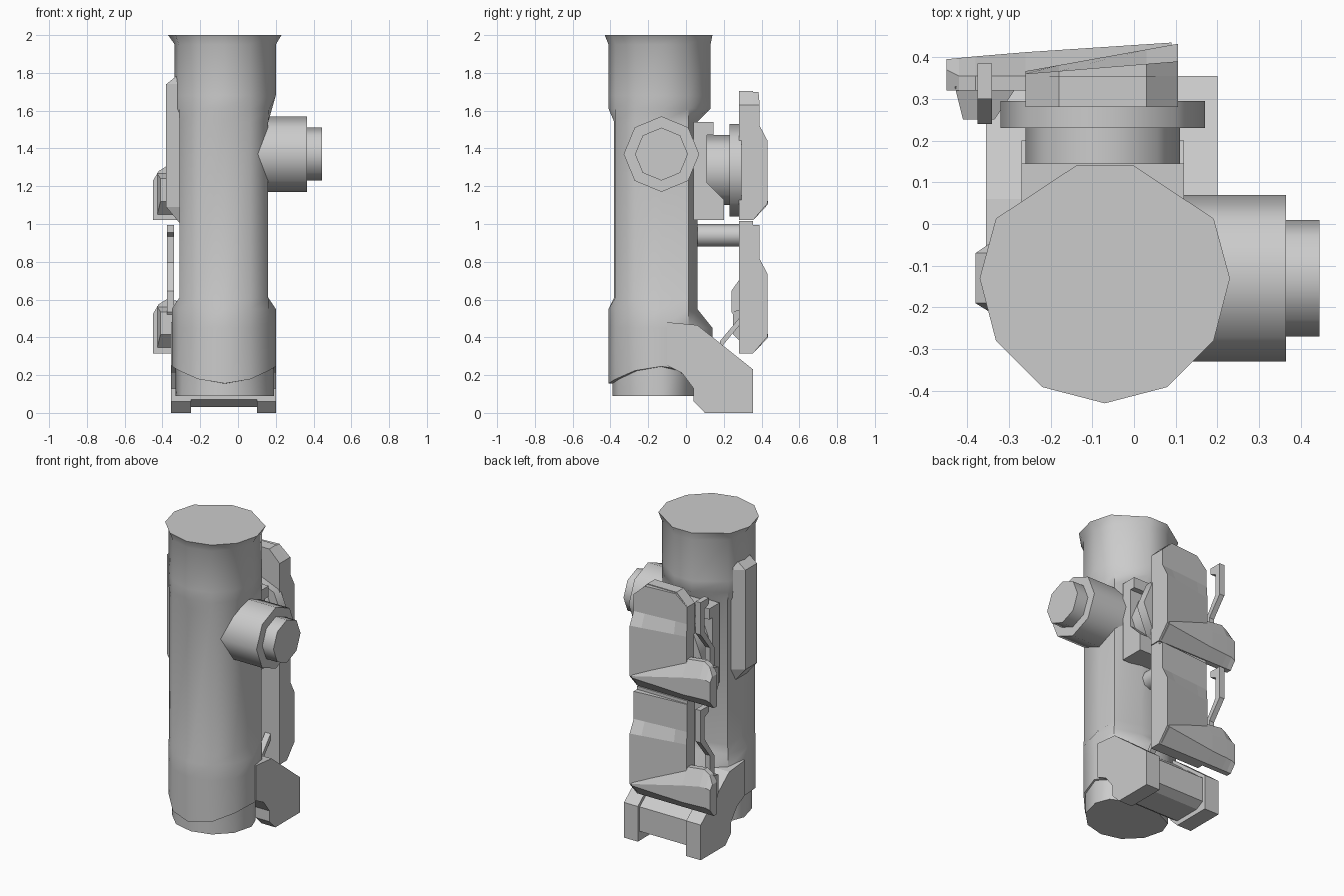
import bpy, bmesh
from math import sin, cos, pi, radians

if "Cube" in bpy.data.objects:
    bpy.data.objects.remove(bpy.data.objects["Cube"])


def loft(name, sections, smooth=False):
    """Skin a list of equal-length closed 3D sections and cap both ends."""
    bm = bmesh.new()
    rings = [[bm.verts.new(p) for p in s] for s in sections]
    n = len(rings[0])
    for a, b in zip(rings, rings[1:]):
        for i in range(n):
            j = (i + 1) % n
            bm.faces.new((a[i], a[j], b[j], b[i]))
    bm.faces.new(rings[0])
    bm.faces.new(rings[-1][::-1])
    bmesh.ops.recalc_face_normals(bm, faces=bm.faces)
    me = bpy.data.meshes.new(name)
    bm.to_mesh(me)
    bm.free()
    ob = bpy.data.objects.new(name, me)
    bpy.context.collection.objects.link(ob)
    if smooth:
        bpy.ops.object.select_all(action='DESELECT')
        ob.select_set(True)
        bpy.context.view_layer.objects.active = ob
        bpy.ops.object.shade_smooth_by_angle(angle=radians(50))
    return ob


def prism_x(name, profile, x0, x1, smooth=False):
    """Extrude a (y, z) profile along x."""
    return loft(name, [[(x, y, z) for y, z in profile] for x in (x0, x1)], smooth)


def prism_y(name, profile, y0, y1, smooth=False):
    """Extrude an (x, z) profile along y."""
    return loft(name, [[(x, y, z) for x, z in profile] for y in (y0, y1)], smooth)


def octagon(cu, cv, r, n=8):
    return [(cu + r * cos(2 * pi * i / n), cv + r * sin(2 * pi * i / n)) for i in range(n)]


# Main column: eleven-sided rings fitted to (z, x0, x1, y0, y1) extents
UX = [0, .5, .87, 1, .87, .23, -.23, -.87, -1, -.87, -.5]
UY = [-1, -.87, -.5, 0, .53, 1, 1, .53, 0, -.5, -.87]
CX, CY = -.07, -.13
BODY = (-.35, .20, -.41, .14)


def ring(z, x0, x1, y0, y1, wave=0):
    return [(CX + u * (x1 - CX if u > 0 else CX - x0),
             CY + v * (y1 - CY if v > 0 else CY - y0),
             z + wave * u * u) for u, v in zip(UX, UY)]


def flat_ring(z, x0, x1, y0, y1):
    """Full body ring with its four sides shaved flat to the extents."""
    return [(min(max(x, x0), x1), min(max(y, y0), y1), z) for x, y, z in ring(z, *BODY)]


NECK = (-.31, .16, -.38, .06)
loft("column", [
    ring(.09, -.33, .19, -.39, .04),
    ring(.155, -.33, .19, -.39, .04, .09),
    ring(.156, *BODY, .09),
    ring(.45, *BODY),
    flat_ring(.55, -.35, .20, -.41, .06),
    flat_ring(.61, *NECK),
    flat_ring(1.54, *NECK),
    flat_ring(1.61, -.335, .18, -.41, .13),
    flat_ring(1.68, -.335, .20, -.41, .13),
    flat_ring(1.95, -.335, .20, -.41, .13),
    ring(2.0, -.37, .23, -.43, .14)], smooth=True)

# Raised boss on the left side of the column
loft("left_boss", [[(-.25, -.27, z), (x, -.19, z), (x, -.07, z), (-.25, .02, z)]
                   for z, x in ((1.0, -.305), (1.09, -.38), (1.74, -.38), (1.78, -.33))])

# Side outlet with a smaller cap
prism_x("side_outlet", octagon(-.13, 1.37, .2), .08, .365, smooth=True)
prism_x("side_outlet_cap", octagon(-.13, 1.37, .14), .36, .445, smooth=True)

# Base foot: two full cheeks and a slightly recessed middle
cheek = [(-.1, .48), (.06, .465), (.355, .23), (.355, 0), (.1, 0),
         (.04, .06), (.04, .13), (-.02, .21), (-.1, .25)]
middle = [(-.1, .45), (.06, .44), (.335, .22), (.335, .06), (.28, .03), (.1, .03),
          (.04, .07), (.04, .13), (-.02, .21), (-.1, .25)]
prism_x("foot_cheek_right", cheek, .10, .20)
prism_x("foot_cheek_left", cheek, -.355, -.25)
prism_x("foot_middle", middle, -.25, .10)
prism_x("foot_strut", [(.18, .34), (.28, .46), (.28, .50), (.18, .38)], .0, .04)

# Mount between column and back plate
prism_x("mount_block", [(.04, 1.54), (.145, 1.54), (.145, 1.47), (.11, 1.47), (.11, 1.22),
                        (.2, 1.13), (.2, 1.02), (.04, 1.02)], -.27, .12)
prism_y("mount_hub", octagon(-.075, 1.285, .185), .10, .235, smooth=True)
prism_y("mount_disc", octagon(-.075, 1.285, .245), .23, .295, smooth=True)
prism_y("lower_pin", octagon(-.075, .94, .06), .03, .29, smooth=True)

# Two stacked back plates, each with an arm, hook and clip strap
PLATE = [(.28, 0), (.355, 0), (.432, .09), (.432, .42), (.39, .50), (.39, .68),
         (.355, .68), (.355, .70), (.28, .70)]


def plate_section(x, z0, top):
    k = 1 - .85 * (.105 - x) / .365     # outer face leans inwards to the left
    return [(x, .355 + (y - .355) * k if y > .355 else y, z0 + min(z, top)) for y, z in PLATE]


for label, z0, chamfered in (("lower", .315, False), ("upper", 1.02, True)):
    corner, top = (.61, .685) if chamfered else (.70, .70)
    loft(label + "_plate", [plate_section(x, z0, t) for x, t in
                            ((.105, corner), (.03, top), (-.18, top), (-.26, corner))])

    # Arm widens from the right edge to the left end, with a sloped upper face
    loft(label + "_arm", [[(x, .32, z0), (x, .355, z0), (x, yo, z0 + lo), (x, yo, z0 + hi),
                           (x, yt, z0 + zt), (x, .32, z0 + zt)]
                          for x, yo, lo, hi, yt, zt in (
                              (.09, .435, .085, .095, .42, .11),
                              (-.26, .412, .06, .17, .355, .27),
                              (-.38, .402, .06, .19, .355, .285),
                              (-.42, .398, .06, .19, .355, .26),
                              (-.45, .395, .05, .18, .37, .21))])

    # Tapered hook in front of the arm
    loft(label + "_hook", [[(x, y, z0 + z) for x, z in ((xl, zl), (xr, zl), (xr, zh), (xl, zh))]
                           for y, xl, xr, zl, zh in ((.33, -.43, -.28, .02, .25),
                                                     (.25, -.41, -.335, .10, .22))])

    # Bent clip strap with a small lip at the top
    strap = [(.385, .68), (.385, .47), (.29, .35), (.29, .20), (.35, .12), (.31, .12),
             (.24, .22), (.24, .33), (.345, .48), (.345, .62), (.30, .64), (.30, .68)]
    prism_x(label + "_strap", [(y, z0 + z) for y, z in strap], -.375, -.34)
